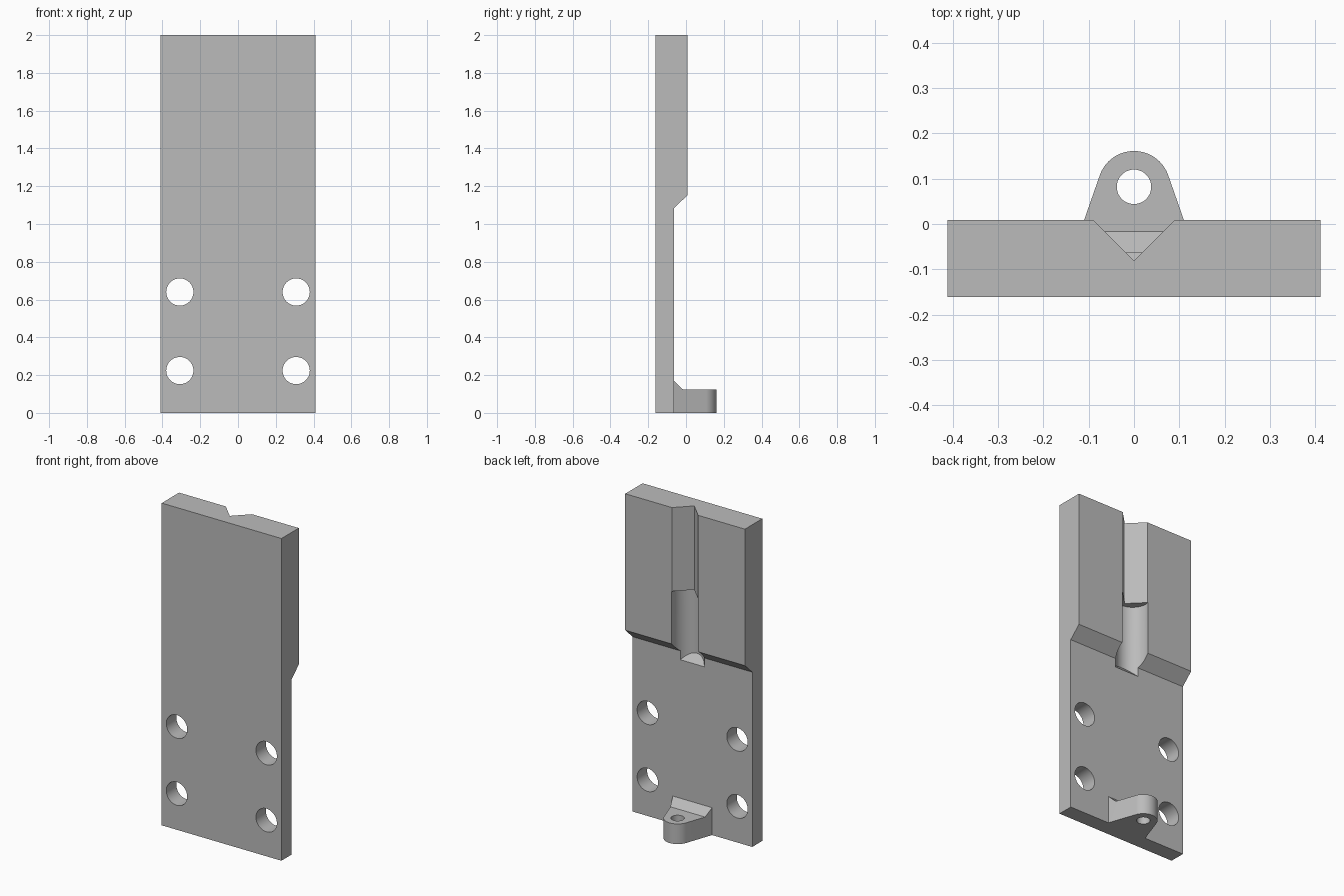
import bpy, bmesh
from math import sin, cos, pi, atan2
from mathutils import Vector

cube = bpy.data.objects.get("Cube")
if cube:
    bpy.data.objects.remove(cube)

FRONT, BACK, STEP = -0.161, 0.009, -0.063   # plate depths
HALF, TOP = 0.411, 2.0

grey = bpy.data.materials.new("grey metal")
grey.use_nodes = True
grey.diffuse_color = (0.5, 0.5, 0.5, 1)
grey.node_tree.nodes["Principled BSDF"].inputs["Base Color"].default_value = (0.5, 0.5, 0.5, 1)


def prism(name, points, axis, lo, hi):
    """Extrude a 2D outline along an axis from lo to hi."""
    place = {"x": lambda a, b: (lo, a, b),
             "y": lambda a, b: (a, lo, b),
             "z": lambda a, b: (a, b, lo)}[axis]
    bm = bmesh.new()
    face = bm.faces.new([bm.verts.new(place(a, b)) for a, b in points])
    ext = bmesh.ops.extrude_face_region(bm, geom=[face])
    move = Vector([(hi - lo) * (axis == c) for c in "xyz"])
    bmesh.ops.translate(bm, vec=move,
                        verts=[v for v in ext["geom"] if isinstance(v, bmesh.types.BMVert)])
    bmesh.ops.recalc_face_normals(bm, faces=bm.faces)
    mesh = bpy.data.meshes.new(name)
    bm.to_mesh(mesh)
    bm.free()
    mesh.materials.append(grey)
    obj = bpy.data.objects.new(name, mesh)
    bpy.context.collection.objects.link(obj)
    return obj


def arc(cx, cy, r, start, end, n):
    return [(cx + r * cos(start + (end - start) * i / n),
             cy + r * sin(start + (end - start) * i / n)) for i in range(n + 1)]


def circle(cx, cy, r, n=48):
    return arc(cx, cy, r, 0, 2 * pi, n)[:-1]


def combine(target, other, operation):
    """Apply a boolean and discard the tool object."""
    bpy.context.view_layer.objects.active = target
    mod = target.modifiers.new("combine", "BOOLEAN")
    mod.operation, mod.solver, mod.object = operation, "EXACT", other
    bpy.ops.object.modifier_apply(modifier=mod.name)
    bpy.data.objects.remove(other)


# Stepped plate with chamfered shoulder
plate = prism("mounting_plate",
              [(FRONT, 0), (STEP, 0), (STEP, 1.085), (BACK, 1.153), (BACK, TOP), (FRONT, TOP)],
              "x", -HALF, HALF)

# Pierced lug: rounded plan outline trimmed by a ramped side profile
tilt = atan2(0.025, 0.075)
outline = [(-0.141, -0.08), (0.141, -0.08)] + arc(0, 0.081, 0.08, tilt, pi - tilt, 32)
lug = prism("lug", outline, "z", 0, 0.3)
side = prism("lug_side", [(-0.1, 0), (0.2, 0), (0.2, 0.125), (-0.017, 0.125),
                          (STEP, 0.17), (-0.1, 0.17)], "x", -0.3, 0.3)
combine(lug, side, "INTERSECT")
combine(lug, prism("lug_bore", circle(0, 0.082, 0.038), "z", -0.1, 0.3), "DIFFERENCE")
combine(plate, lug, "UNION")

# Bolt holes
for x in (-0.308, 0.308):
    for z in (0.224, 0.64):
        combine(plate, prism("bolt_hole", circle(x, z, 0.072), "y", -0.3, 0.1), "DIFFERENCE")

# V groove in the upper half
vee = prism("vee_groove", [(0, -0.081), (0.111, 0.03), (-0.111, 0.03)], "z", 1.45, 2.1)
combine(plate, vee, "DIFFERENCE")

# Round relief below it, ending in a 45 degree ramp
relief = prism("round_relief", circle(0, -0.012, 0.096, 64), "z", 1.0, 1.48)
for v in relief.data.vertices:
    if v.co.z < 1.2:
        v.co.z = 1.03 + STEP - v.co.y
combine(plate, relief, "DIFFERENCE")

bpy.ops.object.select_all(action="DESELECT")
plate.select_set(True)
bpy.context.view_layer.objects.active = plate
bpy.ops.object.shade_smooth_by_angle(angle=0.5)
